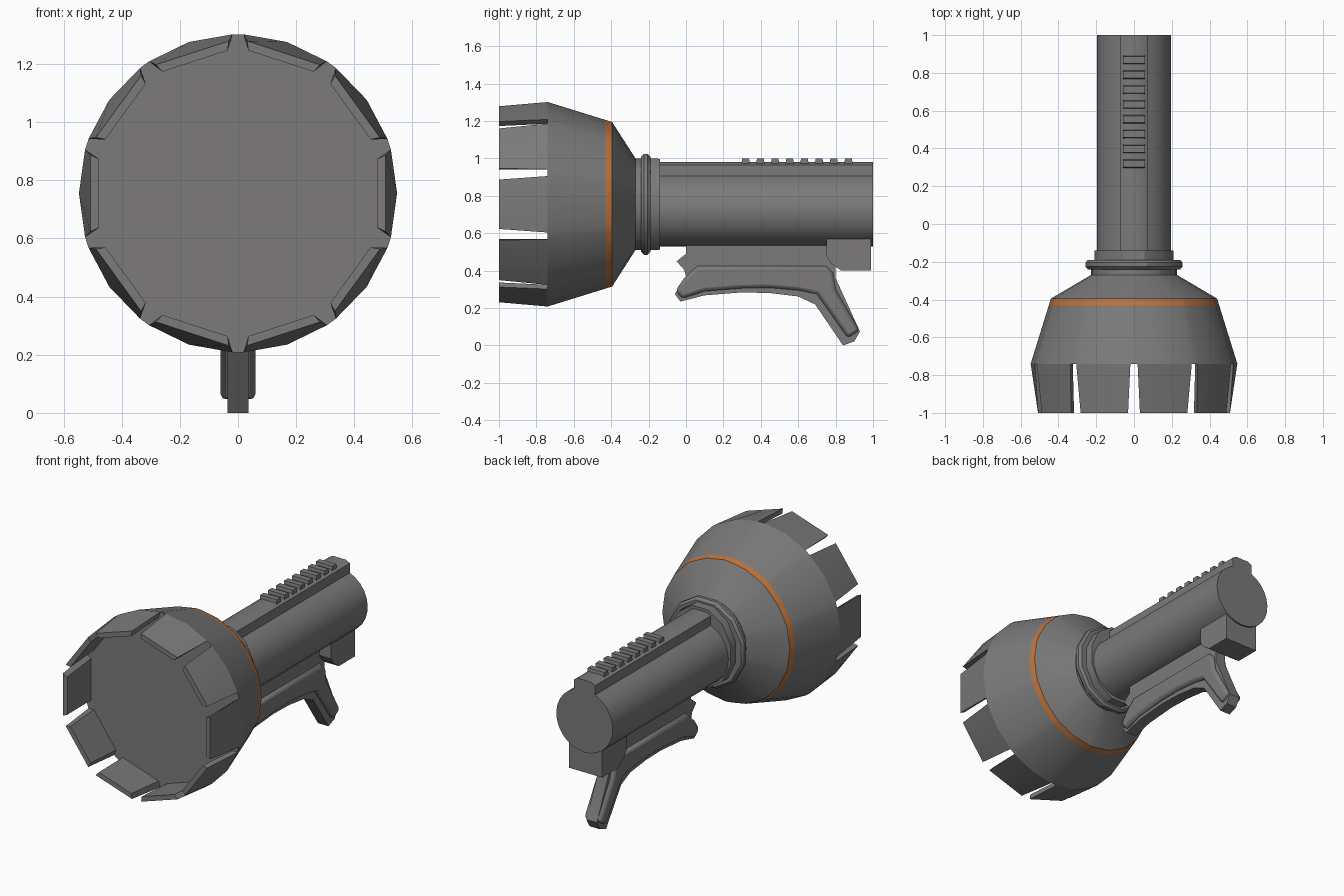
import bpy, bmesh, math

if "Cube" in bpy.data.objects:
    bpy.data.objects.remove(bpy.data.objects["Cube"])

ZC = 0.755  # axis height of the head


def material(name, rgb):
    m = bpy.data.materials.new(name)
    m.diffuse_color = (*rgb, 1)
    m.use_nodes = True
    m.node_tree.nodes["Principled BSDF"].inputs["Base Color"].default_value = m.diffuse_color
    return m


GREY = material("dark grey", (0.2, 0.195, 0.195))
ORANGE = material("orange", (0.51, 0.17, 0.045))


def finish(bm, name, angle=30, bevel=0):
    bmesh.ops.recalc_face_normals(bm, faces=bm.faces)
    me = bpy.data.meshes.new(name)
    bm.to_mesh(me)
    bm.free()
    ob = bpy.data.objects.new(name, me)
    bpy.context.collection.objects.link(ob)
    me.materials.append(GREY)
    me.materials.append(ORANGE)
    if bevel:
        mod = ob.modifiers.new("bevel", 'BEVEL')
        mod.width, mod.segments = bevel, 2
        mod.limit_method, mod.angle_limit = 'ANGLE', math.radians(50)
    bpy.ops.object.select_all(action='DESELECT')
    ob.select_set(True)
    bpy.context.view_layer.objects.active = ob
    bpy.ops.object.shade_smooth_by_angle(angle=math.radians(angle))
    return ob


def loft(bm, rings, caps=(True, True)):
    """Skin a list of closed point loops; returns the vertex loops."""
    loops = [[bm.verts.new(p) for p in r] for r in rings]
    n = len(loops[0])
    for a, b in zip(loops, loops[1:]):
        for i in range(n):
            bm.faces.new((a[i], a[(i + 1) % n], b[(i + 1) % n], b[i]))
    if caps[0]:
        bm.faces.new(loops[0])
    if caps[1]:
        bm.faces.new(loops[-1])
    return loops


def slab(name, outline, half, bevel=0, angle=30):
    """Extrude a (y, z) side outline to x = +-half."""
    bm = bmesh.new()
    loft(bm, [[(s * half, y, z) for y, z in outline] for s in (-1, 1)])
    return finish(bm, name, angle, bevel)


def oval(y, rx, rz, angles):
    return [(rx * math.cos(a), y, ZC + rz * math.sin(a)) for a in angles]


# Bulb head: ten sectors, with a stripe band
angles = [math.radians(36 * k + d) for k in range(10) for d in (-16, 0, 16)]
profile = [(-0.74, 0.547, 0.547), (-0.43, 0.451, 0.451), (-0.395, 0.44, 0.44),
           (-0.27, 0.228, 0.245), (-0.2, 0.228, 0.245)]
bm = bmesh.new()
loops = loft(bm, [oval(y, rx, rz, angles) for y, rx, rz in profile])
for f in bm.faces:
    if len(f.verts) == 4 and -0.43 < f.calc_center_median().y < -0.395:
        f.material_index = 1

# Petals around the open front, each grown from the rim of the head
for k in range(10):
    a = math.radians(36 * k)

    def at(r, t, y):
        return bm.verts.new((r * math.cos(a) - t * math.sin(a), y,
                             ZC + r * math.sin(a) + t * math.cos(a)))
    back = loops[0][3 * k:3 * k + 3]
    front = [at(0.508, t, -1) for t in (-0.132, 0, 0.132)]
    inner = [at(0.478, t, -1) for t in (-0.118, 0, 0.118)]
    root = [at(0.495, t, -0.738) for t in (-0.13, 0, 0.13)]
    for i in range(2):
        for p, q in ((back, front), (front, inner), (inner, root)):
            bm.faces.new((p[i], p[i + 1], q[i + 1], q[i]))
    for i in (0, 2):
        bm.faces.new((back[i], front[i], inner[i], root[i]))
finish(bm, "lamp_head")

# Neck collars
twelve = [math.radians(30 * i + 15) for i in range(12)]
c = 1 / math.cos(math.radians(15))
for name, rows in (
        ("large_collar", [(-0.24, 0.245, 0.255), (-0.225, 0.257, 0.27),
                          (-0.205, 0.257, 0.27), (-0.19, 0.245, 0.255)]),
        ("small_collar", [(-0.2, 0.21, 0.245), (-0.14, 0.208, 0.243)])):
    bm = bmesh.new()
    loft(bm, [oval(y, rx * c, rz * c, twelve) for y, rx, rz in rows])
    finish(bm, name)

# Barrel: round tube with a raised rail along the top
R, zb, w = 0.195, 0.725, 0.072
start = math.acos(w / R)
sweep = 2 * math.pi - (math.pi - 2 * start)
arc = [math.pi - start + sweep * i / 24 for i in range(25)]
section = [(R * math.cos(t), zb + R * math.sin(t)) for t in arc]
section += [(w, 0.965), (0.045, 0.98), (-0.045, 0.98), (-w, 0.965)]
bm = bmesh.new()
loft(bm, [[(x, y, z) for x, z in section] for y in (-0.16, 1.0)])
finish(bm, "barrel")

# Row of teeth on the rail
for i in range(8):
    y = 0.295 + 0.0785 * i
    slab(f"rail_tooth_{i + 1}", [(y, 0.965), (y + 0.006, 1.0),
                                 (y + 0.042, 1.0), (y + 0.048, 0.965)], 0.057)

# Rear block below the barrel
slab("rear_block", [(0.75, 0.62), (0.75, 0.48), (0.775, 0.44), (0.83, 0.40),
                    (0.99, 0.40), (0.99, 0.62)], 0.115)

# Handle core and its wider grip
slab("handle_core", [(0, 0.56), (0, 0.49), (-0.05, 0.45), (-0.01, 0.405),
                     (0, 0.37), (-0.06, 0.275), (-0.03, 0.235), (0.1, 0.268),
                     (0.3, 0.284), (0.45, 0.28), (0.6, 0.262), (0.69, 0.22),
                     (0.84, 0.0), (0.9, 0.022), (0.93, 0.075), (0.80, 0.36),
                     (0.80, 0.56)], 0.036)
slab("handle_grip", [(-0.055, 0.295), (-0.01, 0.36), (0.06, 0.425),
                     (0.75, 0.425), (0.785, 0.39), (0.80, 0.30), (0.928, 0.08),
                     (0.865, 0.04), (0.70, 0.275), (0.6, 0.295), (0.45, 0.308),
                     (0.3, 0.306), (0.1, 0.29), (-0.02, 0.25)], 0.06, bevel=0.018)
